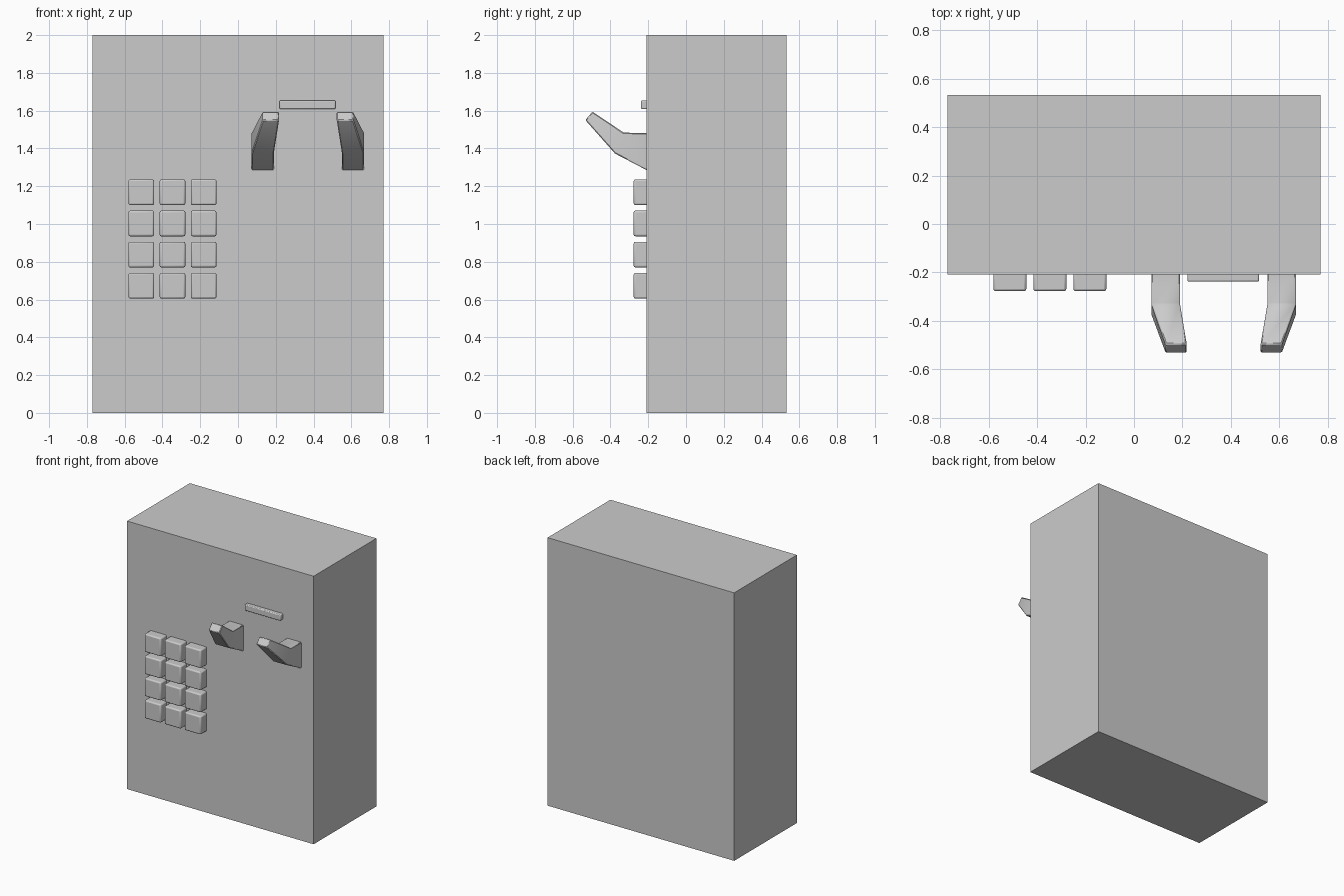
import bpy

if "Cube" in bpy.data.objects:
    bpy.data.objects.remove(bpy.data.objects["Cube"])

FRONT = -0.208


def mesh_object(name, verts, faces):
    mesh = bpy.data.meshes.new(name)
    mesh.from_pydata(verts, [], faces)
    obj = bpy.data.objects.new(name, mesh)
    bpy.context.collection.objects.link(obj)
    return obj


def smooth(obj, angle):
    bpy.ops.object.select_all(action='DESELECT')
    obj.select_set(True)
    bpy.context.view_layer.objects.active = obj
    bpy.ops.object.shade_smooth_by_angle(angle=angle)


def box(name, lo, hi, bevel=0.0):
    centre = [(a + b) / 2 for a, b in zip(lo, hi)]
    bpy.ops.mesh.primitive_cube_add(size=1, location=centre)
    obj = bpy.context.object
    obj.name = name
    obj.scale = [b - a for a, b in zip(lo, hi)]
    bpy.ops.object.transform_apply(location=False, rotation=False, scale=True)
    if bevel:
        smooth(obj, 0.6)
        mod = obj.modifiers.new("bevel", 'BEVEL')
        mod.width = bevel
        mod.segments = 2
    return obj


# cabinet
box("cabinet", (-0.77, FRONT, 0), (0.77, 0.532, 2))

# keypad, 3 columns by 4 rows
for row in range(4):
    for col in range(3):
        x, z = -0.512 + col * 0.165, 1.168 - row * 0.165
        box(f"key_{row}_{col}", (x - 0.068, -0.277, z - 0.068),
            (x + 0.068, FRONT + 0.02, z + 0.068), 0.009)

# coin slot bar
box("coin_slot", (0.22, -0.238, 1.608), (0.516, FRONT + 0.02, 1.654), 0.006)

# cradle arms: rectangular sections (x inner, x outer, bottom yz, top yz),
# x measured from the middle of the cradle
sections = [
    (0.18, 0.298, (FRONT + 0.01, 1.28), (FRONT + 0.01, 1.48)),
    (0.18, 0.298, (-0.376, 1.373), (-0.33, 1.484)),
    (0.152, 0.24, (-0.533, 1.55), (-0.495, 1.595)),
]
for name, side in (("left_arm", -1), ("right_arm", 1)):
    verts = []
    for xi, xo, low, top in sections:
        for x, p in ((xi, low), (xo, low), (xo, top), (xi, top)):
            verts.append((0.37 + side * x, *p))
    faces = [(0, 3, 2, 1), (8, 9, 10, 11)]
    for s in (0, 4):
        for i in range(4):
            j = (i + 1) % 4
            faces.append((s + i, s + j, s + 4 + j, s + 4 + i))
    if side < 0:
        faces = [f[::-1] for f in faces]
    arm = mesh_object(name, verts, faces)
    smooth(arm, 0.7)
    mod = arm.modifiers.new("bevel", 'BEVEL')
    mod.width = 0.005
    mod.segments = 1
